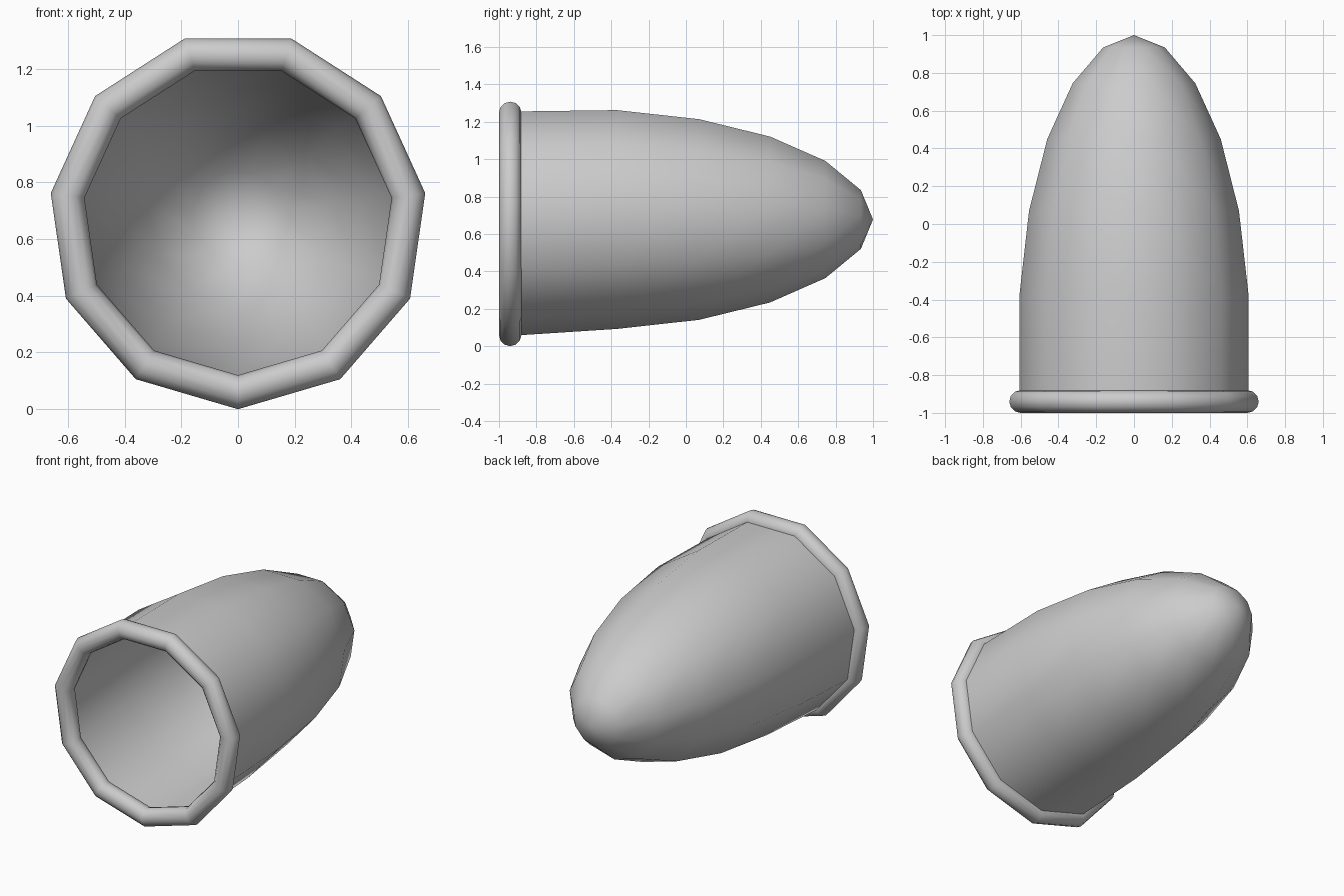
import bpy, bmesh
from math import sin, cos, pi

if "Cube" in bpy.data.objects:
    bpy.data.objects.remove(bpy.data.objects["Cube"])

SIDES = 11
CENTRE = 0.667


def ring(bm, y, r, cz, sx=1.0, sz=1.0):
    """Eleven-sided ring around the y axis, one corner pointing down."""
    return [bm.verts.new((sx * r * sin(2 * pi * i / SIDES), y,
                          cz - sz * r * cos(2 * pi * i / SIDES)))
            for i in range(SIDES)]


def bridge(bm, a, b):
    for i in range(SIDES):
        j = (i + 1) % SIDES
        bm.faces.new((a[i], a[j], b[j], b[i]))


def finish(bm, name):
    bmesh.ops.recalc_face_normals(bm, faces=bm.faces)
    mesh = bpy.data.meshes.new(name)
    bm.to_mesh(mesh)
    bm.free()
    for p in mesh.polygons:
        p.use_smooth = True
    obj = bpy.data.objects.new(name, mesh)
    bpy.context.collection.objects.link(obj)
    return obj


# Hollow tapered shell, open at the front and closed at a rounded tip
bm = bmesh.new()
rings = [ring(bm, -0.94, 0.612, CENTRE)]
for y, r in [(-0.37, 0.603), (0.07, 0.553), (0.45, 0.457),
             (0.745, 0.323), (0.935, 0.162)]:
    rings.append(ring(bm, y, r, 0.677 + 0.02 * r, 1.015, 0.99))
for a, b in zip(rings, rings[1:]):
    bridge(bm, a, b)
tip = bm.verts.new((0, 1.0, 0.677))
for i in range(SIDES):
    bm.faces.new((rings[-1][i], rings[-1][(i + 1) % SIDES], tip))
finish(bm, "shell")

# Rounded rim around the opening
bm = bmesh.new()
STEPS = 12
rings = [ring(bm, -0.94 + 0.06 * sin(2 * pi * k / STEPS),
              0.607 + 0.06 * cos(2 * pi * k / STEPS), CENTRE)
         for k in range(STEPS)]
for k in range(STEPS):
    bridge(bm, rings[k], rings[(k + 1) % STEPS])
finish(bm, "rim")
